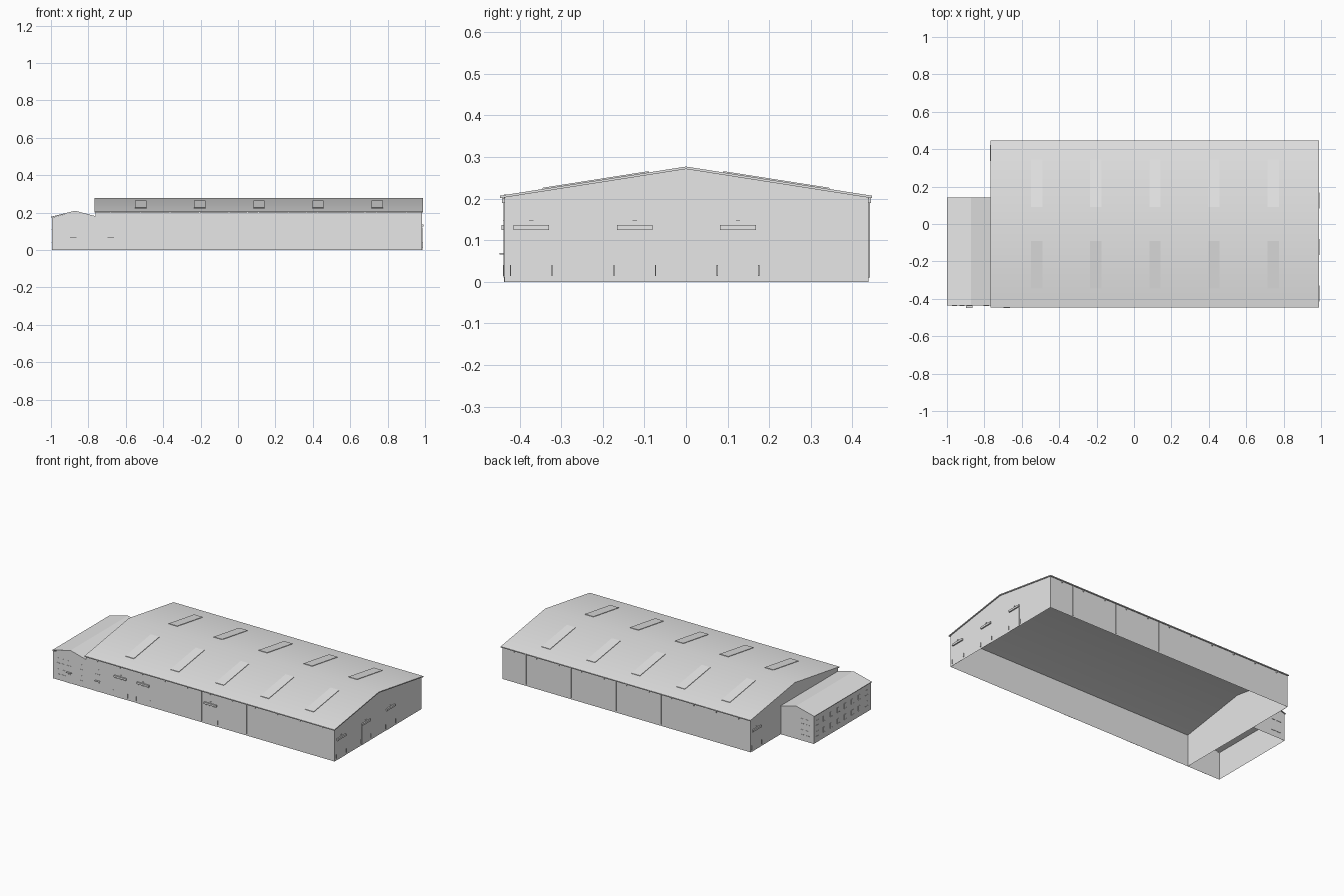
import bpy, bmesh

if "Cube" in bpy.data.objects:
    bpy.data.objects.remove(bpy.data.objects["Cube"], do_unlink=True)

grey = bpy.data.materials.new("light_grey")
grey.use_nodes = True
grey.diffuse_color = (0.8, 0.8, 0.8, 1)
grey.node_tree.nodes["Principled BSDF"].inputs["Base Color"].default_value = (0.8, 0.8, 0.8, 1)

# Main dimensions
X0, X1 = -0.762, 0.984      # hall ends
Y0, Y1 = -0.436, 0.439      # hall long sides
AX, AY = -0.994, 0.137      # annex outer side and back
EAVE, RIDGE = 0.207, 0.277
HALF = 0.447
SLOPE = (RIDGE - EAVE) / HALF


def finish(name, bm, smooth=False):
    bmesh.ops.recalc_face_normals(bm, faces=bm.faces)
    mesh = bpy.data.meshes.new(name)
    bm.to_mesh(mesh)
    bm.free()
    mesh.materials.append(grey)
    obj = bpy.data.objects.new(name, mesh)
    bpy.context.collection.objects.link(obj)
    if smooth:
        bpy.ops.object.select_all(action='DESELECT')
        obj.select_set(True)
        bpy.context.view_layer.objects.active = obj
        bpy.ops.object.shade_smooth_by_angle(angle=0.6)
    return obj


def prism(name, profile, a, b, axis, open_ids=(), smooth=False):
    """Extrude a 2D profile along x or y; open_ids are profile edges left open."""
    def point(p, t):
        return (t, p[0], p[1]) if axis == 'x' else (p[0], t, p[1])
    bm = bmesh.new()
    ends = [[bm.verts.new(point(p, t)) for p in profile] for t in (a, b)]
    for ring in ends:
        bm.faces.new(ring)
    n = len(profile)
    for i in range(n):
        if i not in open_ids:
            j = (i + 1) % n
            bm.faces.new((ends[0][i], ends[0][j], ends[1][j], ends[1][i]))
    return finish(name, bm, smooth)


def boxes(name, items):
    """One object made of boxes given as (low corner, high corner)."""
    bm = bmesh.new()
    for lo, hi in items:
        verts = bmesh.ops.create_cube(bm, size=1)["verts"]
        for v in verts:
            v.co = [(l + h) / 2 + c * (h - l) for l, h, c in zip(lo, hi, v.co)]
    return finish(name, bm)


def on_wall(side, u, z, w, h, depth):
    """Box on a wall, centred at u along it, from height z upwards."""
    a, b = u - w / 2, u + w / 2
    if side == 'front':
        return (a, Y0 - depth, z), (b, Y0, z + h)
    if side == 'back':
        return (a, Y1, z), (b, Y1 + depth, z + h)
    if side == 'left':
        return (X1, a, z), (X1 + depth, b, z + h)
    if side == 'right':
        return (X0 - depth, a, z), (X0, b, z + h)
    if side == 'annex_side':
        return (AX - depth, a, z), (AX, b, z + h)
    return (a, AY, z), (b, AY + depth, z + h)   # annex back


# Hall walls, open below and under the roof
hall = [(Y0, 0), (Y1, 0), (Y1, 0.204), (0, 0.272), (Y0, 0.204)]
prism("hall_walls", hall, X0, X1, 'x', open_ids=(0, 2, 3))

# Hall roof slab
T = 0.006
roof = [(-HALF, EAVE), (0, RIDGE), (HALF, EAVE), (HALF, EAVE - T), (0, RIDGE - T), (-HALF, EAVE - T)]
prism("hall_roof", roof, X0 - 0.004, X1 + 0.006, 'x', smooth=True)

# Annex walls and roof
annex = [(AX, 0), (X0, 0), (X0, 0.178), (-0.872, 0.206), (AX, 0.174)]
prism("annex_walls", annex, Y0, AY, 'y', open_ids=(0, 1, 2, 3))
annex_roof = [(-1.0, 0.178), (-0.872, 0.21), (X0, 0.181), (X0, 0.177), (-0.872, 0.206), (-1.0, 0.174)]
prism("annex_roof", annex_roof, Y0 - 0.001, AY + 0.004, 'y')

# Skylights lying on both roof slopes
for k in range(5):
    x = -0.52 + 0.316 * k
    for s, label in ((-1, "front"), (1, "back")):
        strip = [(s * y, RIDGE - SLOPE * y + lift)
                 for y, lift in ((0.09, 0), (0.09, 0.003), (0.345, 0.003), (0.345, 0))]
        prism(f"skylight_{label}_{k + 1}", strip, x - 0.03, x + 0.03, 'x')

# Loading doors: leaf, canopy, lamp and guard posts
doors = [('left', -0.372), ('left', -0.123), ('left', 0.125), ('right', 0.38),
         ('front', -0.52), ('front', -0.36), ('front', 0.113)]
leaves, canopies, lamps, posts = [], [], [], []
for side, u in doors:
    leaves.append(on_wall(side, u, 0, 0.082, 0.12, 0.0012))
    canopies.append(on_wall(side, u, 0.125, 0.086, 0.012, 0.008))
    lamps.append(on_wall(side, u, 0.146, 0.01, 0.002, 0.004))
    for d in (-0.05, 0.05):
        posts.append(on_wall(side, u + d, 0.014, 0.003, 0.026, 0.004))
boxes("loading_doors", leaves)
boxes("door_canopies", canopies)
boxes("door_lamps", lamps)
boxes("guard_posts", posts)

# Entrance doors with small canopies
entrances = (-0.88, -0.68)
boxes("entrance_doors", [on_wall('front', x, 0, 0.026, 0.055, 0.0012) for x in entrances])
boxes("entrance_canopies", [on_wall('front', x, 0.066, 0.034, 0.003, 0.012) for x in entrances])

# Two rows of office windows, with sills
windows, sills = [], []
places = [('annex_side', -0.39 + 0.07 * i) for i in range(8)]
places += [('annex_back', x) for x in (-0.95, -0.91)]
places += [('front', x) for x in (-0.96, -0.92, -0.79)]
rows = [(side, u, z) for side, u in places for z in (0.04, 0.11)]
rows += [('front', x, 0.11) for x in entrances]
for side, u, z in rows:
    windows.append(on_wall(side, u, z, 0.024, 0.03, 0.0012))
    sills.append(on_wall(side, u, z - 0.002, 0.028, 0.002, 0.0025))
boxes("office_windows", windows)
boxes("window_sills", sills)

# Downpipes and eave brackets
pipes = [on_wall('back', -0.45 + 0.317 * k, 0.01, 0.005, 0.19, 0.003) for k in range(5)]
pipes += [on_wall('front', x, 0.01, 0.005, 0.19, 0.003) for x in (0.05, 0.365, 0.68)]
boxes("downpipes", pipes)
brackets = [on_wall(side, -0.68 + 0.158 * k, 0.19, 0.004, 0.012, 0.006)
            for side in ('front', 'back') for k in range(11)]
boxes("eave_brackets", brackets)
